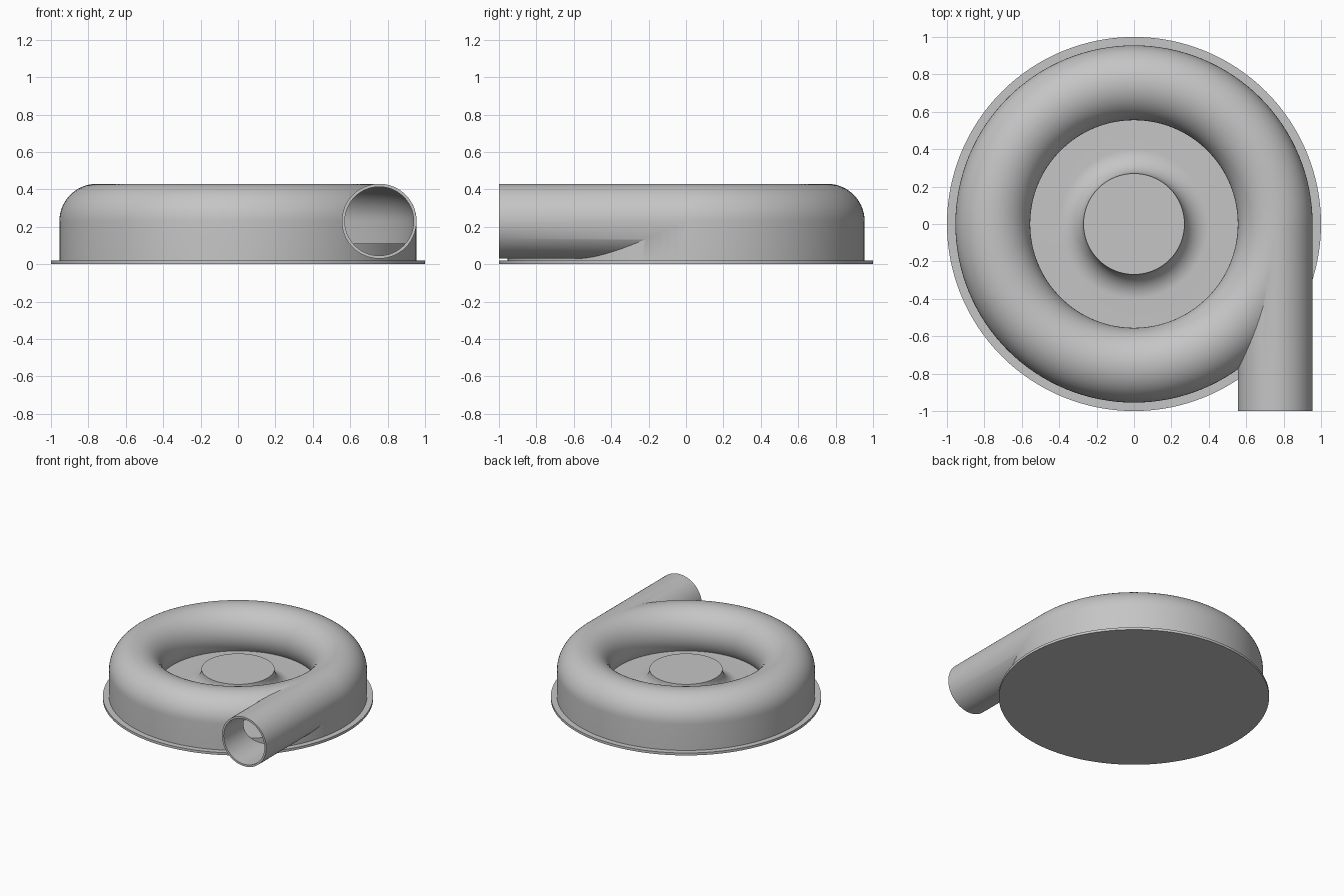
import bpy, bmesh, math
from mathutils import Matrix, Vector

cube = bpy.data.objects.get("Cube")
if cube:
    bpy.data.objects.remove(cube, do_unlink=True)

# Tube centre line radius, height, and tube radii
RING, MID, OUTER, BORE, FLOOR = 0.755, 0.23, 0.2, 0.185, 0.11

grey = bpy.data.materials.new("cast grey")
grey.use_nodes = True
colour = (0.56, 0.56, 0.56, 1)
grey.diffuse_color = colour
grey.node_tree.nodes["Principled BSDF"].inputs["Base Color"].default_value = colour


def finish(name, bm):
    bmesh.ops.recalc_face_normals(bm, faces=bm.faces)
    mesh = bpy.data.meshes.new(name)
    bm.to_mesh(mesh)
    bm.free()
    obj = bpy.data.objects.new(name, mesh)
    bpy.context.collection.objects.link(obj)
    mesh.materials.append(grey)
    return obj


def lathe(name, profile, closed=False, steps=128):
    bm = bmesh.new()
    verts = [bm.verts.new((r, 0, z)) for r, z in profile]
    edges = [bm.edges.new(pair) for pair in zip(verts, verts[1:])]
    if closed:
        edges.append(bm.edges.new((verts[-1], verts[0])))
    bmesh.ops.spin(bm, geom=verts + edges, cent=(0, 0, 0), axis=(0, 0, 1),
                   angle=math.tau, steps=steps, use_merge=True)
    bmesh.ops.remove_doubles(bm, verts=bm.verts, dist=0.0001)
    return finish(name, bm)


def rod(name, radius, y0, y1):
    bm = bmesh.new()
    bmesh.ops.create_cone(bm, cap_ends=True, segments=64, radius1=radius,
                          radius2=radius, depth=y1 - y0)
    place = Matrix.Translation(Vector((RING, (y0 + y1) / 2, MID)))
    bmesh.ops.transform(bm, verts=bm.verts,
                        matrix=place @ Matrix.Rotation(math.pi / 2, 4, "X"))
    return finish(name, bm)


def arc(cr, cz, radius, start, end, count):
    return [(cr + radius * math.cos(start + (end - start) * i / count),
             cz + radius * math.sin(start + (end - start) * i / count))
            for i in range(count + 1)]


def tube_arc(radius):
    # Runs from the floor, over the top, to the vertical outer wall
    start = math.pi + math.asin((MID - FLOOR) / radius)
    return arc(RING, MID, radius, start, 0, 36)


def combine(target, tool, operation):
    mod = target.modifiers.new(operation.title(), "BOOLEAN")
    mod.object, mod.operation, mod.solver = tool, operation, "EXACT"
    bpy.context.view_layer.objects.active = target
    bpy.ops.object.modifier_apply(modifier=mod.name)
    bpy.data.objects.remove(tool, do_unlink=True)


def smooth(obj):
    bpy.ops.object.select_all(action="DESELECT")
    obj.select_set(True)
    bpy.context.view_layer.objects.active = obj
    bpy.ops.object.shade_smooth_by_angle(angle=math.radians(30))


# Base plate
base = lathe("base_plate", [(0, 0), (1, 0), (1, 0.02), (0, 0.02)])

# Scroll housing with central flared hub
hub = arc(0.4, 0.24, 0.13, math.pi, 1.5 * math.pi, 16)
housing = lathe("scroll_housing", [(0, 0.24)] + hub + tube_arc(OUTER)
                + [(RING + OUTER, 0.01), (0, 0.01)])

# Tangential outlet pipe, hollowed into the ring
combine(housing, rod("outlet_pipe", OUTER, -1, -0.005), "UNION")
cavity = lathe("ring_cavity", tube_arc(BORE) + [(RING + BORE, FLOOR)], closed=True)
combine(housing, cavity, "DIFFERENCE")
combine(housing, rod("pipe_bore", BORE - 0.001, -1.05, -0.02), "DIFFERENCE")

# Raised floor inside the ring, forming the step behind the outlet
inner_floor = lathe("inner_floor", [(0.6, 0.015), (0.94, 0.015), (0.94, FLOOR),
                                    (0.6, FLOOR)], closed=True)

for part in (base, housing, inner_floor):
    smooth(part)
